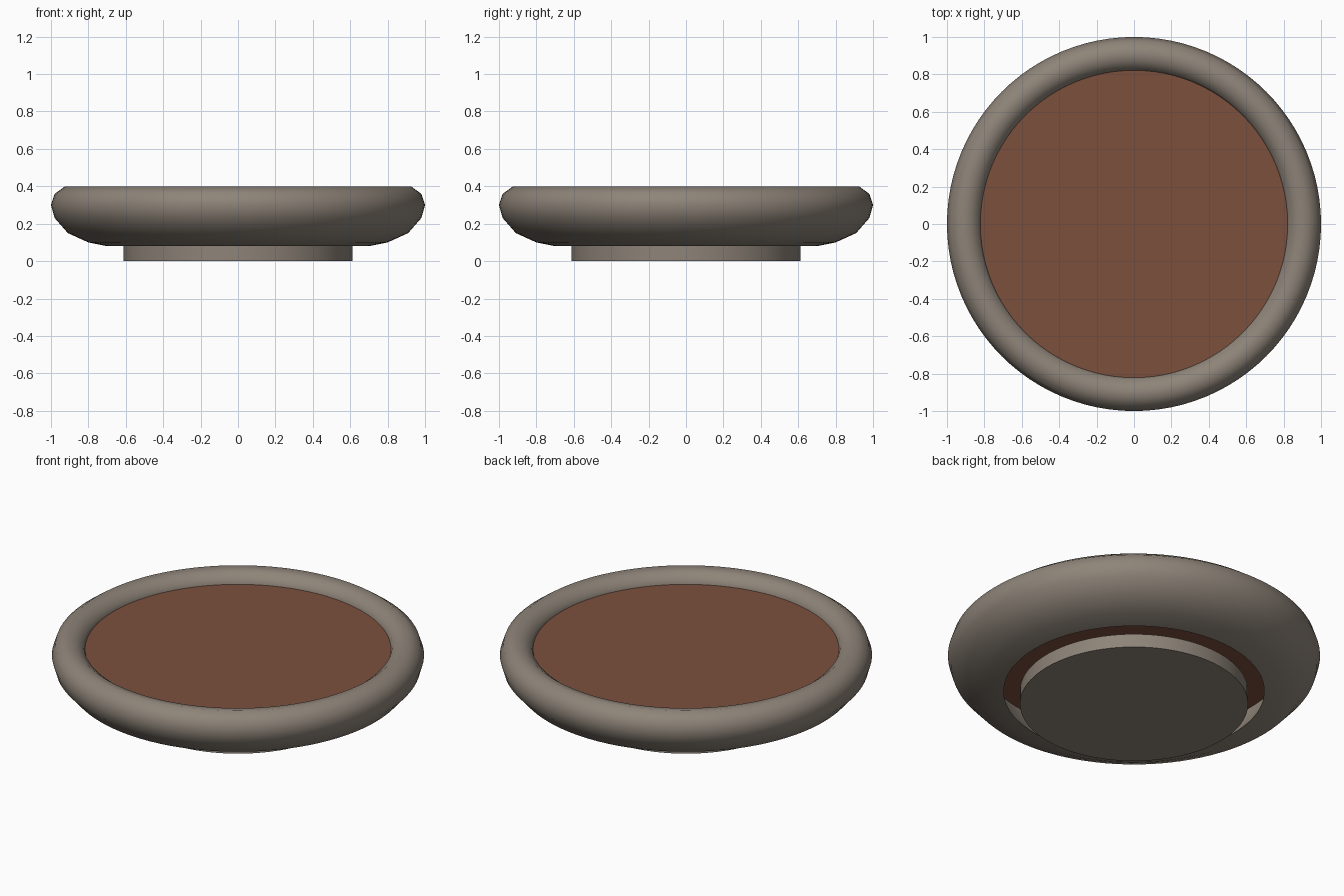
import bpy, bmesh, math

if "Cube" in bpy.data.objects:
    bpy.data.objects.remove(bpy.data.objects["Cube"], do_unlink=True)

SIDES = 96


def material(name, rgb):
    m = bpy.data.materials.new(name)
    m.use_nodes = True
    color = (*rgb, 1)
    m.diffuse_color = color
    m.node_tree.nodes["Principled BSDF"].inputs["Base Color"].default_value = color
    return m


def finish(name, bm, mat, angle):
    bmesh.ops.recalc_face_normals(bm, faces=bm.faces)
    mesh = bpy.data.meshes.new(name)
    bm.to_mesh(mesh)
    bm.free()
    mesh.materials.append(mat)
    obj = bpy.data.objects.new(name, mesh)
    bpy.context.collection.objects.link(obj)
    bpy.ops.object.select_all(action="DESELECT")
    obj.select_set(True)
    bpy.context.view_layer.objects.active = obj
    bpy.ops.object.shade_smooth_by_angle(angle=math.radians(angle))
    return obj


def lathe(name, profile, mat, angle=60):
    """Spin a closed (radius, height) section around z."""
    bm = bmesh.new()
    verts = [bm.verts.new((r, 0, z)) for r, z in profile]
    edges = [bm.edges.new((verts[i - 1], v)) for i, v in enumerate(verts)]
    bmesh.ops.spin(bm, geom=verts + edges, cent=(0, 0, 0), axis=(0, 0, 1),
                   angle=math.tau, steps=SIDES, use_merge=True)
    bmesh.ops.remove_doubles(bm, verts=bm.verts, dist=0.0001)
    return finish(name, bm, mat, angle)


def cylinder(name, radius, bottom, top, mat):
    bm = bmesh.new()
    bmesh.ops.create_cone(bm, cap_ends=True, segments=SIDES, radius1=radius,
                          radius2=radius, depth=top - bottom)
    bmesh.ops.translate(bm, verts=bm.verts, vec=(0, 0, (top + bottom) / 2))
    return finish(name, bm, mat, 30)


stone = material("warm grey stone", (0.27, 0.23, 0.19))
soil = material("brown soil", (0.2, 0.08, 0.047))

# Rounded bowl wall, open underneath, with a rolled rim
lathe("bowl", [(0.70, 0.08), (0.80, 0.10), (0.91, 0.15), (0.98, 0.23),
               (1.0, 0.30), (0.98, 0.36), (0.925, 0.40), (0.87, 0.39),
               (0.83, 0.36), (0.82, 0.33), (0.82, 0.28), (0.78, 0.18)], stone)

# Soil filling the rim
cylinder("soil_disc", 0.822, 0.285, 0.335, soil)

# Foot under the bowl
cylinder("foot", 0.613, 0, 0.08, stone)
